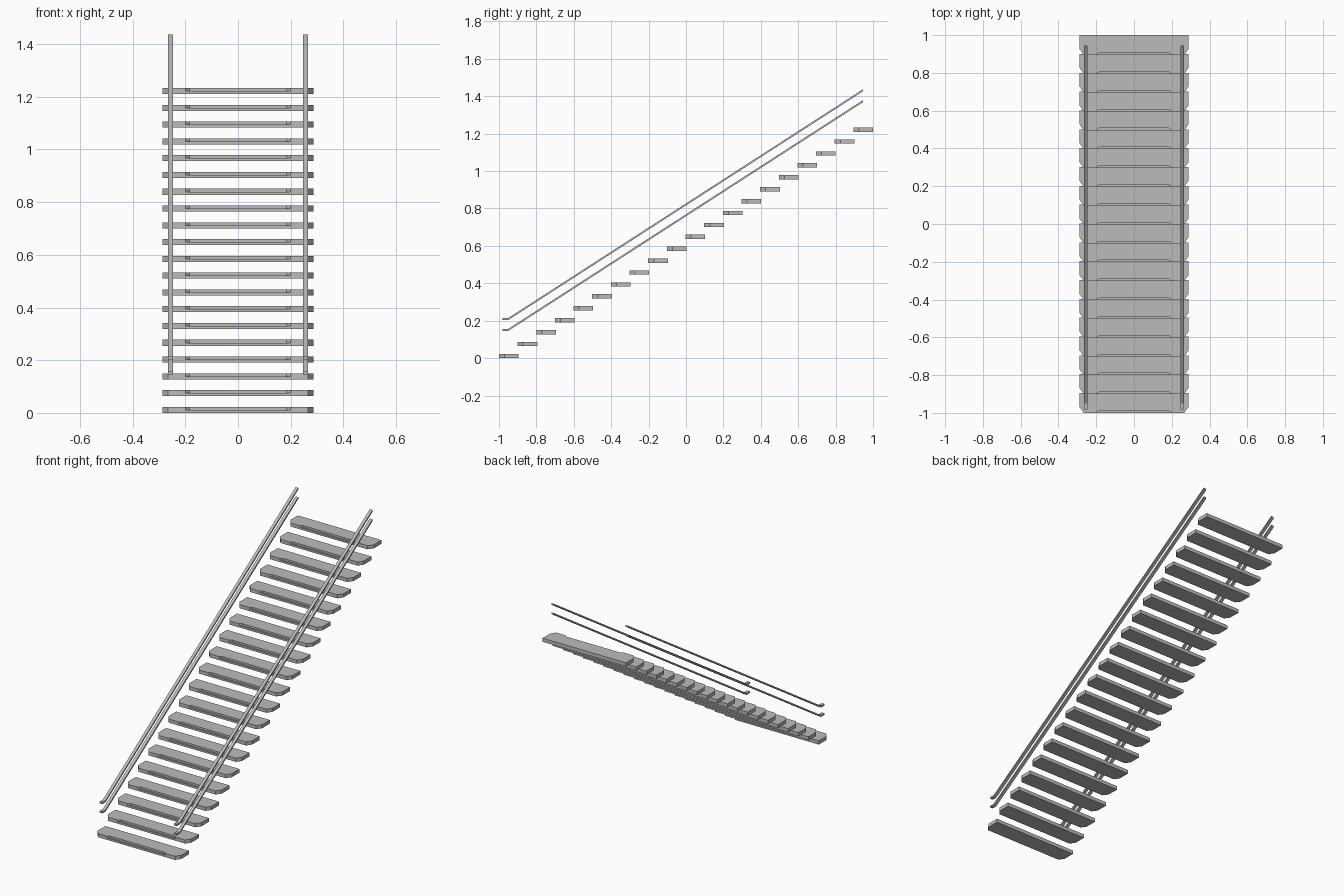
import bpy
import bmesh
from mathutils import Vector

cube = bpy.data.objects.get("Cube")
if cube:
    bpy.data.objects.remove(cube, do_unlink=True)

# One plain grey for everything
grey = bpy.data.materials.new("plain_grey")
grey.use_nodes = True
colour = (0.5, 0.5, 0.5, 1)
grey.diffuse_color = colour
grey.node_tree.nodes["Principled BSDF"].inputs["Base Color"].default_value = colour


def add_prism(bm, outline, offset):
    """Extrude a closed planar outline along offset into a solid."""
    face = bm.faces.new([bm.verts.new(p) for p in outline])
    solid = bmesh.ops.extrude_face_region(bm, geom=[face], use_keep_orig=True)
    moved = [g for g in solid["geom"] if isinstance(g, bmesh.types.BMVert)]
    bmesh.ops.translate(bm, verts=moved, vec=Vector(offset))


def finish_mesh(bm, name):
    bmesh.ops.recalc_face_normals(bm, faces=bm.faces)
    mesh = bpy.data.meshes.new(name)
    bm.to_mesh(mesh)
    bm.free()
    mesh.materials.append(grey)
    return mesh


def place(name, mesh, location=(0, 0, 0)):
    obj = bpy.data.objects.new(name, mesh)
    obj.location = location
    bpy.context.collection.objects.link(obj)


# Tread: clipped front corners, shallow notch in the upper front edge
HALF_WIDTH, DEPTH, THICK = 0.2875, 0.105, 0.023
half = THICK / 2
right_side = [(HALF_WIDTH - 0.022, 0), (HALF_WIDTH, 0.03), (HALF_WIDTH, DEPTH)]
left_side = [(-x, y) for x, y in reversed(right_side)]
notch = [(-0.2, 0), (-0.185, 0.011), (0.185, 0.011), (0.2, 0)]

bm = bmesh.new()
add_prism(bm, [(x, y, 0) for x, y in right_side + left_side], (0, 0, half))
add_prism(bm, [(x, y, half) for x, y in right_side + left_side + notch], (0, 0, half))
tread = finish_mesh(bm, "tread")

# Floating flight of treads
COUNT = 20
RUN = (2 - DEPTH) / (COUNT - 1)
RISE = 1.21 / (COUNT - 1)
for i in range(COUNT):
    place(f"tread_{i + 1}", tread, (0, -1 + i * RUN, i * RISE))

# Handrail bar: short level foot, then the slope
BAR_WIDTH, BAR_HALF = 0.019, 0.0055
path = [(-0.982, 0), (-0.95, 0), (0.945, 1.222)]
bm = bmesh.new()
section = [(-BAR_WIDTH / 2, y, z - BAR_HALF) for y, z in path]
section += [(-BAR_WIDTH / 2, y, z + BAR_HALF) for y, z in reversed(path)]
add_prism(bm, section, (BAR_WIDTH, 0, 0))
bar = finish_mesh(bm, "handrail")

# Upper and lower bars on both sides
for side, x in (("left", 0.256), ("right", -0.256)):
    for level, z in (("lower", 0.151), ("upper", 0.209)):
        place(f"{side}_{level}_handrail", bar, (x, 0, z))
